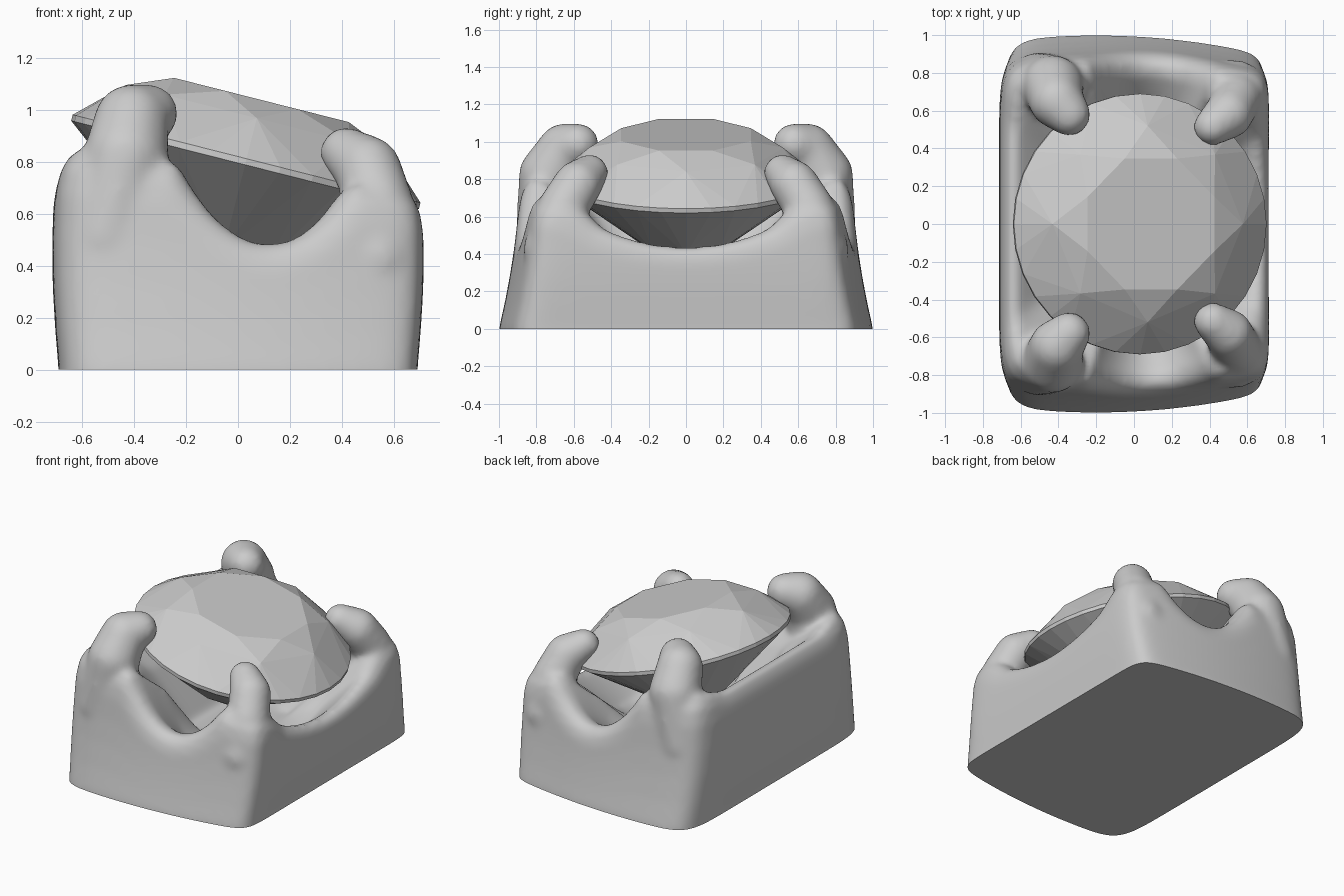
import bpy, bmesh, math
from mathutils import Matrix, Vector

if "Cube" in bpy.data.objects:
    bpy.data.objects.remove(bpy.data.objects["Cube"])


def make_object(name, bm):
    me = bpy.data.meshes.new(name)
    bm.to_mesh(me)
    bm.free()
    ob = bpy.data.objects.new(name, me)
    bpy.context.collection.objects.link(ob)
    return ob


def smoothstep(a, b, t):
    t = max(0, min(1, (t - a) / (b - a)))
    return t * t * (3 - 2 * t)


# outline of the block: rounded, slightly tapered rectangle leaning inwards
def outline(a, scale, z):
    c, s = math.cos(a), math.sin(a)
    n = 14 + 5 * c
    r = (abs(c) ** n + abs(s) ** n) ** (-1 / n)
    u, v = c * r, s * r
    zz = max(0, min(z, 0.9))
    x = u * (0.69 + 0.025 * math.sin(math.pi * zz / 0.9))
    y = v * (1.0 - 0.13 * (x + 0.2) ** 2) * (1 - 0.24 * zz + 0.12 * zz * zz)
    return Vector((x * scale, y * scale, z)), u, v


# rim height: scooped notch on each side, rising to the corners
def rim_height(a):
    p, u, v = outline(a, 1, 0.4)
    front = min(0.485 + 2.0 * (p.x - 0.13) ** 2, 0.765 - 0.085 * u)
    side = 0.44 + 0.4 * p.y ** 2 if u > 0 else 0.79
    return side + (front - side) * smoothstep(0.6, 0.95, abs(v))


# block with a bowl in the top
bm = bmesh.new()
N = 160
levels = [(1, lambda h: -0.2), (1, lambda h: 0.0), (1, lambda h: 0.2 * h),
          (1, lambda h: 0.4 * h), (1, lambda h: 0.6 * h), (1, lambda h: 0.8 * h),
          (0.985, lambda h: 0.92 * h), (0.94, lambda h: h), (0.87, lambda h: h - 0.01),
          (0.78, lambda h: h - 0.07), (0.6, lambda h: h - 0.2), (0.3, lambda h: 0.23)]
rings = []
for scale, f in levels:
    ring = []
    for i in range(N):
        a = 2 * math.pi * i / N
        ring.append(bm.verts.new(outline(a, scale, f(rim_height(a)))[0]))
    rings.append(ring)
for r0, r1 in zip(rings, rings[1:]):
    for i in range(N):
        j = (i + 1) % N
        bm.faces.new((r0[i], r0[j], r1[j], r1[i]))
bm.faces.new(rings[0][::-1])
bm.faces.new(rings[-1])

# four hooked prongs: chains of hulled spheres, mirrored front to back
tall = [(-0.50, -0.74, 0.50, 0.17), (-0.43, -0.73, 0.82, 0.165),
        (-0.41, -0.65, 0.955, 0.145), (-0.345, -0.58, 0.985, 0.115)]
short = [(0.53, -0.70, 0.42, 0.17), (0.54, -0.66, 0.64, 0.135),
         (0.50, -0.58, 0.77, 0.13), (0.415, -0.515, 0.835, 0.10)]
for chain in (tall, short):
    for side in (1, -1):
        for pair in zip(chain, chain[1:]):
            tmp = bmesh.new()
            for x, y, z, r in pair:
                bmesh.ops.create_icosphere(tmp, subdivisions=3, radius=r,
                                           matrix=Matrix.Translation((x, y * side, z)))
            hull = bmesh.ops.convex_hull(tmp, input=tmp.verts[:])
            junk = {g for g in hull["geom_interior"] + hull["geom_unused"]
                    if isinstance(g, bmesh.types.BMVert)}
            bmesh.ops.delete(tmp, geom=list(junk), context='VERTS')
            bmesh.ops.recalc_face_normals(tmp, faces=tmp.faces[:])
            me = bpy.data.meshes.new("tmp")
            tmp.to_mesh(me)
            tmp.free()
            bm.from_mesh(me)
            bpy.data.meshes.remove(me)
setting = make_object("setting", bm)

# fuse and soften, then cut a flat underside
rm = setting.modifiers.new("fuse", 'REMESH')
rm.mode = 'VOXEL'
rm.voxel_size = 0.02
sm = setting.modifiers.new("soften", 'SMOOTH')
sm.factor = 0.5
sm.iterations = 12
dg = bpy.context.evaluated_depsgraph_get()
fused = bpy.data.meshes.new_from_object(setting.evaluated_get(dg))
setting.modifiers.clear()
bm = bmesh.new()
bm.from_mesh(fused)
cut = bmesh.ops.bisect_plane(bm, geom=bm.verts[:] + bm.edges[:] + bm.faces[:],
                             plane_co=(0, 0, 0), plane_no=(0, 0, -1), clear_outer=True)
edges = [e for e in cut["geom_cut"] if isinstance(e, bmesh.types.BMEdge)]
bmesh.ops.holes_fill(bm, edges=edges, sides=0)
bmesh.ops.recalc_face_normals(bm, faces=bm.faces[:])
bm.to_mesh(setting.data)
bm.free()
bpy.context.view_layer.objects.active = setting
setting.select_set(True)
bpy.ops.object.shade_smooth_by_angle(angle=math.radians(40))

# tilted brilliant-cut gem: rings of (count, angle offset, radius, height)
bm = bmesh.new()
for count, off, r, z in [(8, 0.5, 0.375, 0.245), (8, 0, 0.52, 0.173),
                         (32, 0, 0.69, 0.012), (32, 0, 0.69, -0.012),
                         (8, 0, 0.25, -0.35), (1, 0, 0, -0.5)]:
    for i in range(count):
        a = 2 * math.pi * (i + off) / count
        bm.verts.new((r * math.cos(a), r * math.sin(a), z))
bmesh.ops.convex_hull(bm, input=bm.verts[:])
bmesh.ops.dissolve_limit(bm, angle_limit=math.radians(1.5),
                         verts=bm.verts[:], edges=bm.edges[:])
bmesh.ops.recalc_face_normals(bm, faces=bm.faces[:])
bm.transform(Matrix.Translation((0.03, 0, 0.80)) @ Matrix.Rotation(math.radians(14.2), 4, 'Y'))
make_object("gem", bm)
